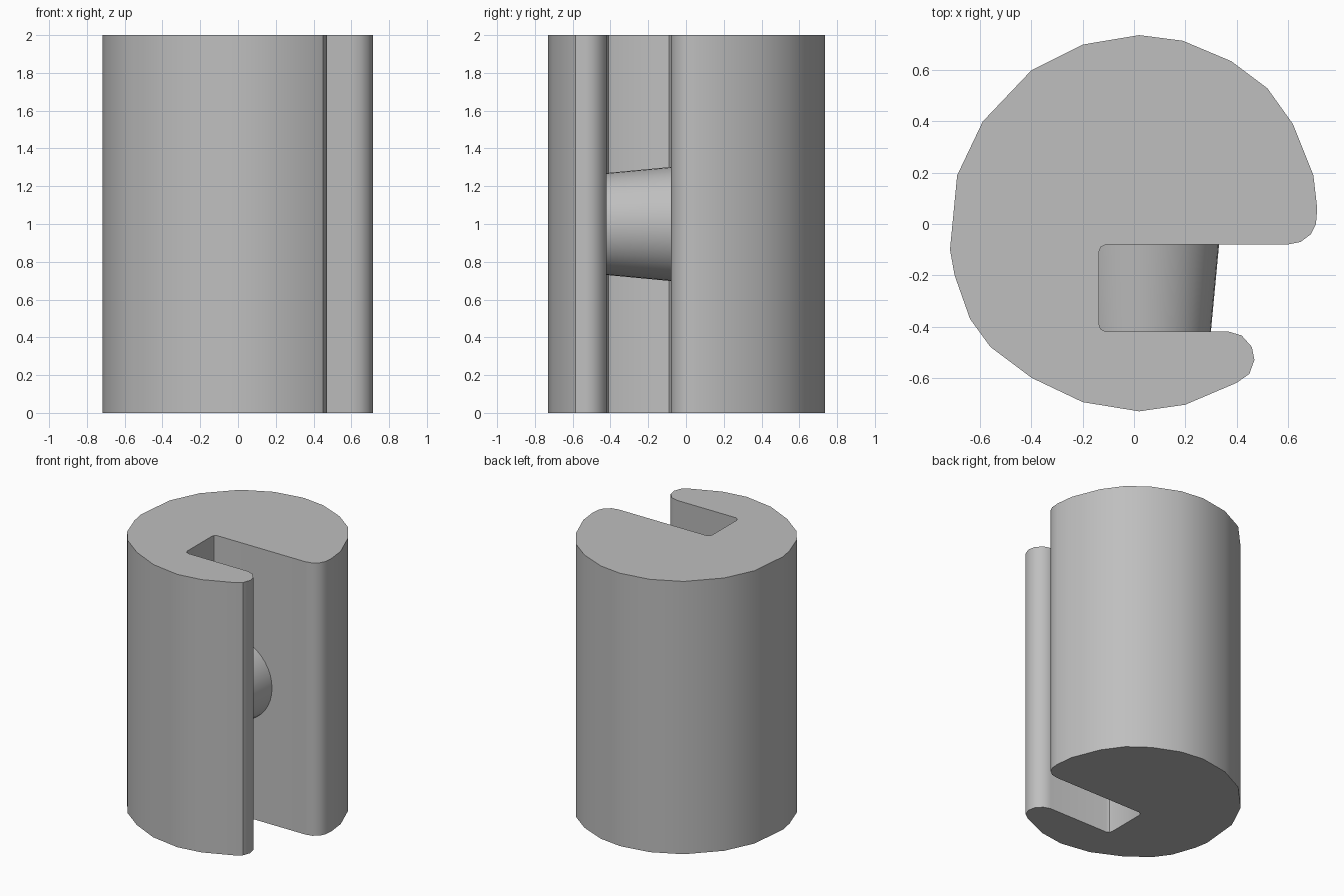
import bpy
import bmesh
import math
from mathutils import Matrix

if "Cube" in bpy.data.objects:
    bpy.data.objects.remove(bpy.data.objects["Cube"], do_unlink=True)

HEIGHT = 2.0

grey = bpy.data.materials.new("plain grey")
grey.use_nodes = True
grey.diffuse_color = (0.52, 0.52, 0.52, 1)
grey.node_tree.nodes["Principled BSDF"].inputs["Base Color"].default_value = grey.diffuse_color


def finish(name, bm):
    """Turn a bmesh into a grey object, smooth except at sharp edges."""
    bmesh.ops.recalc_face_normals(bm, faces=bm.faces[:])
    mesh = bpy.data.meshes.new(name)
    bm.to_mesh(mesh)
    bm.free()
    mesh.materials.append(grey)
    obj = bpy.data.objects.new(name, mesh)
    bpy.context.collection.objects.link(obj)
    bpy.ops.object.select_all(action="DESELECT")
    obj.select_set(True)
    bpy.context.view_layer.objects.active = obj
    bpy.ops.object.shade_smooth_by_angle(angle=math.radians(35))
    return obj


# Slotted body: round outline with a slot opening to the left side
wide_lip = [(0.6, -0.08), (0.65, -0.07), (0.69, -0.04), (0.71, 0.0), (0.715, 0.06)]
round_back = [(0.7, 0.19), (0.62, 0.39), (0.52, 0.53), (0.38, 0.635), (0.19, 0.715),
              (0.02, 0.737), (-0.2, 0.7), (-0.4, 0.6), (-0.59, 0.4), (-0.69, 0.19)]
round_front = [(-0.718, -0.1), (-0.7, -0.2), (-0.64, -0.37), (-0.56, -0.48), (-0.4, -0.6),
               (-0.2, -0.695), (0.02, -0.731), (0.2, -0.705), (0.4, -0.62)]
narrow_lip = [(0.45, -0.585), (0.47, -0.53), (0.46, -0.48), (0.42, -0.435), (0.37, -0.42)]
slot_floor = [(-0.11, -0.42), (-0.13, -0.41), (-0.137, -0.39),
              (-0.137, -0.11), (-0.13, -0.09), (-0.11, -0.08)]

bm = bmesh.new()
outline = wide_lip + round_back + round_front + narrow_lip + slot_floor
base = bm.faces.new([bm.verts.new((x, y, 0)) for x, y in outline])
top = bmesh.ops.extrude_face_region(bm, geom=[base], use_keep_orig=True)
top_verts = [g for g in top["geom"] if isinstance(g, bmesh.types.BMVert)]
bmesh.ops.translate(bm, verts=top_verts, vec=(0, 0, HEIGHT))
finish("slotted_body", bm)

# Tapered peg bridging the slot, narrower towards the front
back_y, front_y = -0.08, -0.42
bm = bmesh.new()
bmesh.ops.create_cone(
    bm, cap_ends=True, segments=40, radius1=0.302, radius2=0.27,
    depth=back_y - front_y,
    matrix=Matrix.Translation((0.03, (back_y + front_y) / 2, HEIGHT / 2))
    @ Matrix.Rotation(math.pi / 2, 4, "X"))
finish("tapered_peg", bm)
